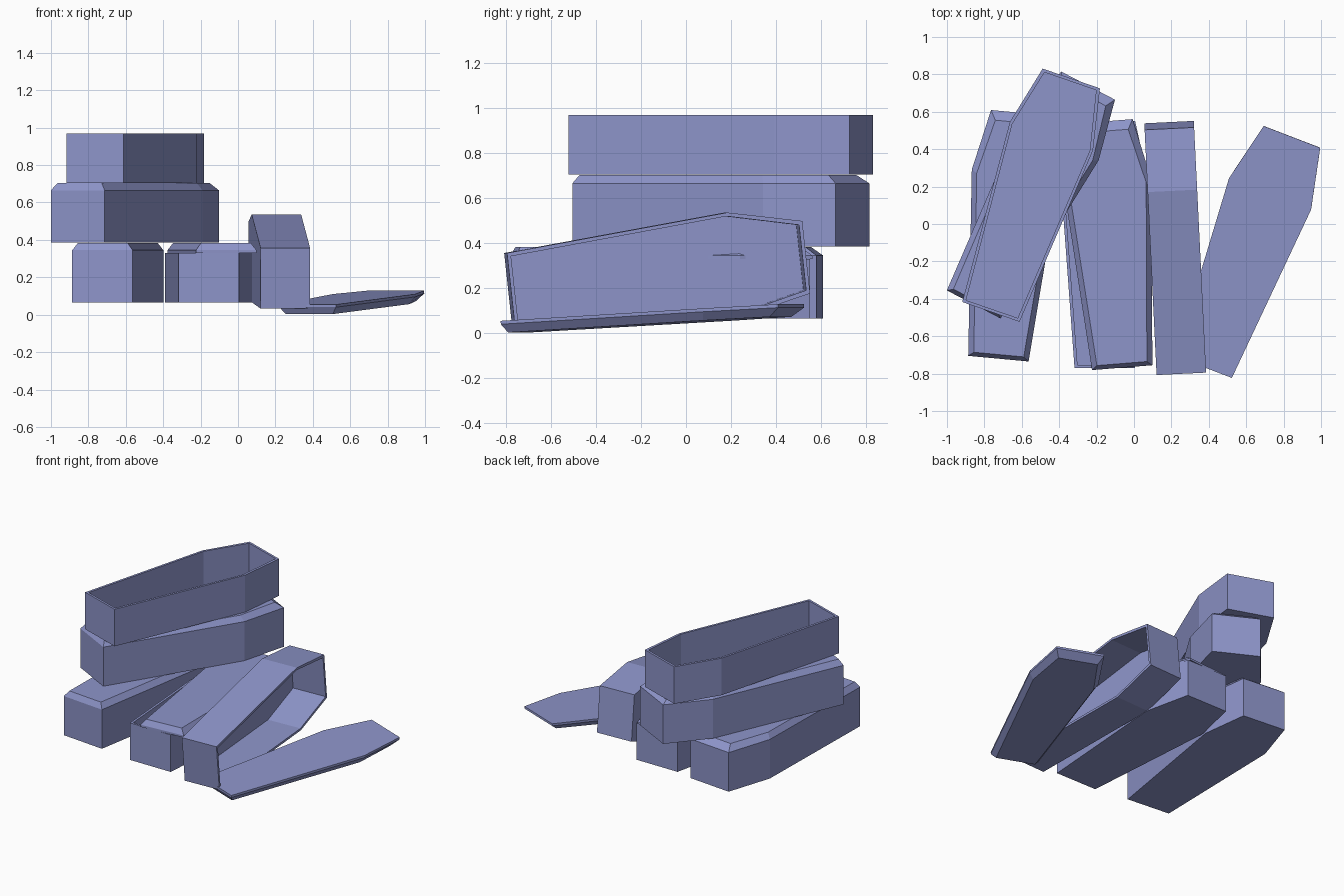
import bpy, bmesh
from math import radians
from mathutils import Matrix, Vector

cube = bpy.data.objects.get("Cube")
if cube:
    bpy.data.objects.remove(cube, do_unlink=True)

mat = bpy.data.materials.new("dusty blue violet")
mat.use_nodes = True
color = (0.27, 0.30, 0.59, 1)
mat.diffuse_color = color
mat.node_tree.nodes["Principled BSDF"].inputs["Base Color"].default_value = color

LENGTH, SHOULDER, END_W, SHOULDER_W = 1.32, 0.993, 0.162, 0.235
DEPTH, WALL = 0.265, 0.016


def outline(side=0, foot=0, head=0):
    """Six-sided casket outline, foot at the origin, pulled in by the margins."""
    half = [(END_W - side, foot), (SHOULDER_W - side, SHOULDER - head * 0.3),
            (END_W - side, LENGTH - head)]
    return half + [(-x, y) for x, y in reversed(half)]


def loft(name, layers, matrix):
    """Closed solid through a stack of (outline, height) rings."""
    bm = bmesh.new()
    rings = [[bm.verts.new((x, y, z)) for x, y in pts] for pts, z in layers]
    for a, b in zip(rings, rings[1:]):
        for i in range(len(a)):
            j = (i + 1) % len(a)
            bm.faces.new((a[i], a[j], b[j], b[i]))
    bm.faces.new(rings[0][::-1])
    bm.faces.new(rings[-1])
    bmesh.ops.recalc_face_normals(bm, faces=bm.faces)
    mesh = bpy.data.meshes.new(name)
    bm.to_mesh(mesh)
    bm.free()
    mesh.materials.append(mat)
    obj = bpy.data.objects.new(name, mesh)
    obj.matrix_world = matrix
    bpy.context.collection.objects.link(obj)


def box(name, matrix):
    # Outer wall up, over the rim, down inside to the floor
    inner = outline(WALL, WALL, WALL)
    loft(name, [(outline(), 0), (outline(), DEPTH), (inner, DEPTH), (inner, WALL)], matrix)


def lid(name, matrix):
    # Short upright rim, then a sloping edge up to the flat panel
    loft(name, [(outline(), 0), (outline(), 0.015),
                (outline(0.028, 0.022, 0.052), 0.053)], matrix)


def place(x, y, z, heading, pitch=0, roll=0):
    turn = (Matrix.Rotation(radians(-heading), 4, 'Z') @ Matrix.Rotation(radians(pitch), 4, 'X')
            @ Matrix.Rotation(radians(roll), 4, 'Y'))
    return Matrix.Translation(Vector((x, y, z))) @ turn


# Closed caskets on the bottom row and in the middle of the stack
box("left_casket_box", place(-0.725, -0.72, 0.065, 5.3))
lid("left_casket_lid", place(-0.725, -0.72, 0.33, 5.3))
box("middle_casket_box", place(-0.156, -0.77, 0.065, 0))
lid("middle_casket_lid", place(-0.063, -0.768, 0.33, -4.6))
box("stacked_casket_box", place(-0.857, -0.43, 0.385, 27.6))
lid("stacked_casket_lid", place(-0.857, -0.43, 0.65, 27.6))

# Open casket on top of the stack
box("top_open_box", place(-0.765, -0.47, 0.705, 19))

# Open casket lying on its side, and its lid turned over on the ground
box("tipped_open_box", place(0.12, -0.79, 0.195, -2.8, 6.2, 90))
lid("fallen_lid", place(0.372, -0.765, 0.055, 21, 3.2, 180))
